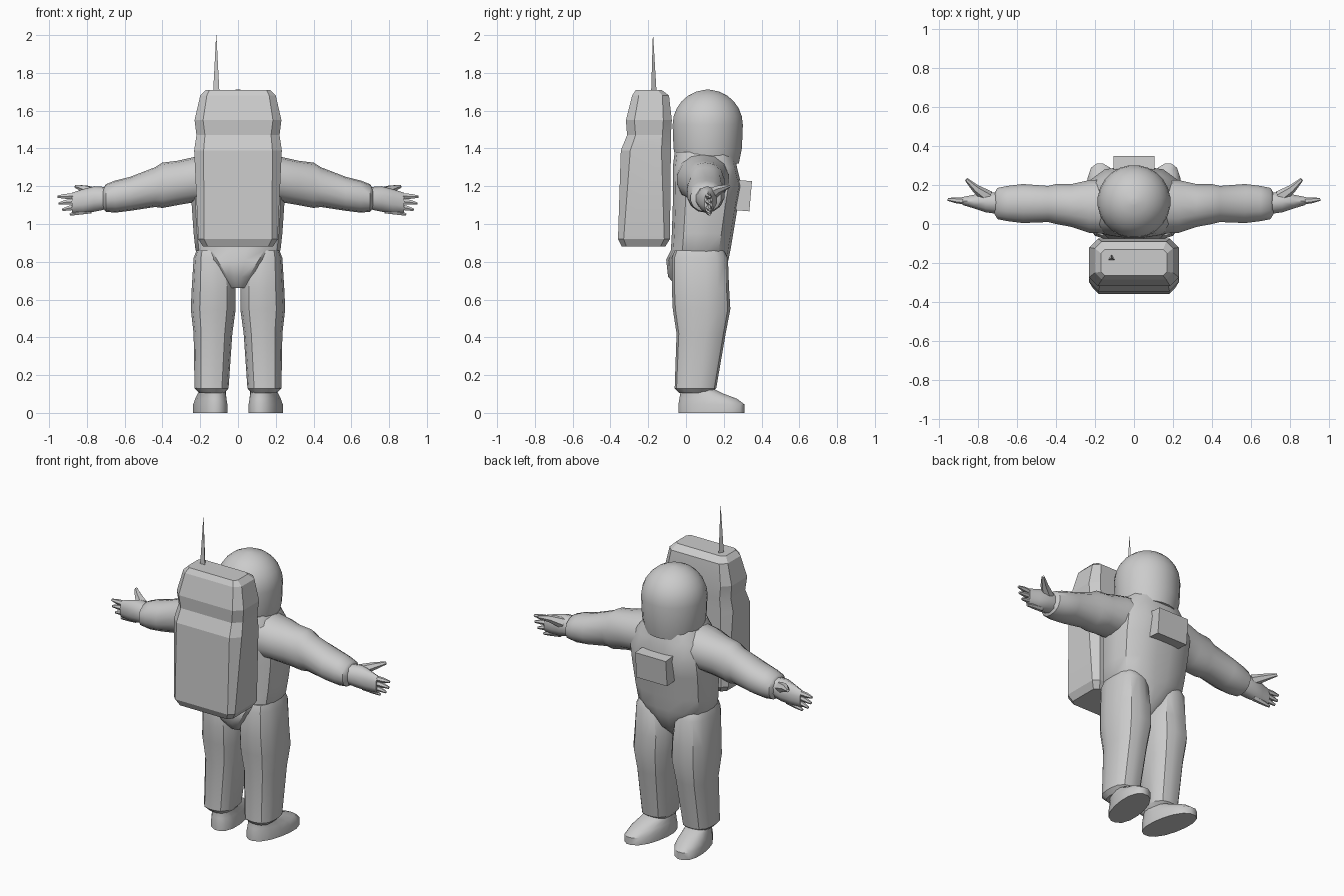
import bpy, bmesh, math
from mathutils import Vector, Matrix

cube = bpy.data.objects.get("Cube")
if cube:
    bpy.data.objects.remove(cube)

grey = bpy.data.materials.new("suit grey")
grey.use_nodes = True
COLOUR = (0.6, 0.6, 0.6, 1)
grey.diffuse_color = COLOUR
grey.node_tree.nodes["Principled BSDF"].inputs["Base Color"].default_value = COLOUR


def finish(name, bm, angle=35):
    bmesh.ops.recalc_face_normals(bm, faces=bm.faces)
    mesh = bpy.data.meshes.new(name)
    bm.to_mesh(mesh)
    bm.free()
    mesh.materials.append(grey)
    ob = bpy.data.objects.new(name, mesh)
    bpy.context.collection.objects.link(ob)
    bpy.ops.object.select_all(action='DESELECT')
    ob.select_set(True)
    bpy.context.view_layer.objects.active = ob
    bpy.ops.object.shade_smooth_by_angle(angle=math.radians(angle))
    return ob


def skin(bm, rings):
    """Join rings of points into a closed tube."""
    loops = [[bm.verts.new(p) for p in ring] for ring in rings]
    for a, b in zip(loops, loops[1:]):
        for i in range(len(a)):
            j = (i + 1) % len(a)
            bm.faces.new((a[i], a[j], b[j], b[i]))
    bm.faces.new(loops[0])
    bm.faces.new(loops[-1])


def oval(a0, a1, b0, b1, n, power):
    """Rounded-box outline filling the given extents."""
    pts = []
    for i in range(n):
        t = math.tau * (i + 0.5) / n
        c, s = math.cos(t), math.sin(t)
        k = (abs(c) ** power + abs(s) ** power) ** (-1 / power)
        pts.append(((c * k, s * k)))
    ma, mb = max(p[0] for p in pts), max(p[1] for p in pts)
    return [((a0 + a1) / 2 + (a1 - a0) / 2 * p / ma,
             (b0 + b1) / 2 + (b1 - b0) / 2 * q / mb) for p, q in pts]


def upright(name, rows, side=1, n=16, power=2.6, angle=35):
    """Loft of rows (z, x0, x1, y0, y1)."""
    bm = bmesh.new()
    skin(bm, [[(side * x, y, z) for x, y in oval(x0, x1, y0, y1, n, power)]
              for z, x0, x1, y0, y1 in rows])
    return finish(name, bm, angle)


def sideways(bm, rows, side, n=14, power=2.2):
    """Loft of rows (x, y0, y1, z0, z1)."""
    skin(bm, [[(side * x, y, z) for y, z in oval(y0, y1, z0, z1, n, power)]
              for x, y0, y1, z0, z1 in rows])


def finger(bm, points, radii, side):
    """Tapered six-sided tube through points."""
    pts = [Vector((side * x, y, z)) for x, y, z in points]
    turn = (pts[-1] - pts[0]).to_track_quat('Z', 'Y')
    skin(bm, [[p + turn @ Vector((r * math.cos(i * math.tau / 6), r * math.sin(i * math.tau / 6), 0))
               for i in range(6)] for p, r in zip(pts, radii)])


# Torso and pelvis
upright("torso", [(z, -w, w, y0, y1) for z, w, y0, y1 in (
    (0.66, 0.05, -0.04, 0.12), (0.72, 0.09, -0.095, 0.185), (0.81, 0.18, -0.105, 0.225),
    (0.86, 0.225, -0.08, 0.235), (0.95, 0.235, -0.075, 0.25), (1.1, 0.245, -0.07, 0.275),
    (1.2, 0.245, -0.07, 0.295), (1.3, 0.22, -0.07, 0.27), (1.38, 0.16, -0.06, 0.255))], power=3)

# Helmet with a straight lower wall and a domed top
R, CY, CZ = 0.186, 0.115, 1.525
walls = [(1.32, 0.165), (1.4, 0.181)]
dome = [(CZ + R * math.sin(a), R * math.cos(a)) for a in (math.radians(d) for d in range(0, 90, 14))]
upright("helmet", [(z, -r, r, CY - r, CY + r) for z, r in walls + dome + [(CZ + R, 0.01)]],
        n=24, power=2, angle=50)

# Chest control box, leaning with the chest
bm = bmesh.new()
bmesh.ops.create_cube(bm, size=1, matrix=Matrix.Translation((0, 0.305, 1.15))
                      @ Matrix.Rotation(math.radians(-5), 4, 'X') @ Matrix.Diagonal((0.21, 0.075, 0.16, 1)))
finish("chest_box", bm)

# Backpack: chamfered rectangles stacked upward
bm = bmesh.new()
rings = []
for z, w, y0, y1, c in ((0.88, 0.185, -0.34, -0.11, 0.025), (0.92, 0.21, -0.36, -0.085, 0.03),
                        (1.39, 0.232, -0.345, -0.08, 0.05), (1.47, 0.22, -0.312, -0.08, 0.045),
                        (1.55, 0.23, -0.318, -0.075, 0.045), (1.68, 0.2, -0.285, -0.09, 0.035),
                        (1.71, 0.17, -0.265, -0.13, 0.02)):
    rings.append([(x, y, z) for x, y in (
        (-w, y0 + c), (-w + c, y0), (w - c, y0), (w, y0 + c),
        (w, y1 - c), (w - c, y1), (-w + c, y1), (-w, y1 - c))])
skin(bm, rings)
finish("backpack", bm, 12)

# Antenna spike
bm = bmesh.new()
bmesh.ops.create_cone(bm, cap_ends=True, segments=3, radius1=0.019, radius2=0.001, depth=0.3,
                      matrix=Matrix.Translation((-0.115, -0.175, 1.85)))
finish("antenna", bm)

for side, label in ((1, "left"), (-1, "right")):
    # Trouser leg
    upright(label + "_leg", [
        (0.105, 0.07, 0.205, -0.035, 0.13), (0.13, 0.05, 0.23, -0.06, 0.16),
        (0.42, 0.03, 0.235, -0.05, 0.21), (0.55, 0.012, 0.25, -0.07, 0.235),
        (0.66, 0.012, 0.245, -0.075, 0.228), (0.82, 0.035, 0.235, -0.075, 0.222),
        (0.86, 0.07, 0.22, -0.06, 0.2)], side, power=2.8)

    # Boot: ankle, sloping upper and flat sole, toes turned outward
    bm = bmesh.new()
    rows = ((0, -0.04, 0.31, 0.085), (0.045, -0.04, 0.31, 0.085), (0.075, -0.035, 0.27, 0.078),
            (0.105, -0.03, 0.19, 0.07), (0.13, -0.03, 0.14, 0.066))
    skin(bm, [[(side * (0.125 + x + 0.16 * y), y, z) for x, y in oval(-w, w, y0, y1, 16, 2.3)]
              for z, y0, y1, w in rows])
    finish(label + "_boot", bm, 45)

    # Puffed sleeve
    bm = bmesh.new()
    sideways(bm, [
        (0.13, -0.05, 0.23, 1.1, 1.375), (0.23, -0.045, 0.225, 1.115, 1.355),
        (0.32, -0.015, 0.205, 1.1, 1.335), (0.4, 0.0, 0.205, 1.085, 1.325),
        (0.44, 0.01, 0.195, 1.09, 1.3), (0.57, 0.005, 0.205, 1.07, 1.25),
        (0.65, 0.015, 0.195, 1.06, 1.23), (0.7, 0.025, 0.185, 1.065, 1.21),
        (0.715, 0.05, 0.16, 1.085, 1.185)], side)
    finish(label + "_sleeve", bm, 40)

    # Glove: palm, four fingers fanned in height, and a thumb
    bm = bmesh.new()
    sideways(bm, [(0.69, 0.05, 0.16, 1.08, 1.195), (0.76, 0.06, 0.165, 1.065, 1.2),
                  (0.82, 0.08, 0.15, 1.058, 1.185), (0.88, 0.098, 0.138, 1.06, 1.165)], side, 10)
    for z0, x1, z1 in ((1.148, 0.955, 1.145), (1.122, 0.95, 1.108), (1.095, 0.93, 1.075), (1.072, 0.89, 1.05)):
        finger(bm, ((x1 - 0.11, 0.115, z0), (x1 - 0.04, 0.122, (z0 + z1) / 2), (x1, 0.126, z1)),
               (0.018, 0.015, 0.007), side)
    finger(bm, ((0.75, 0.14, 1.16), (0.81, 0.18, 1.185), (0.86, 0.228, 1.2)), (0.034, 0.022, 0.009), side)
    finish(label + "_glove", bm, 50)
